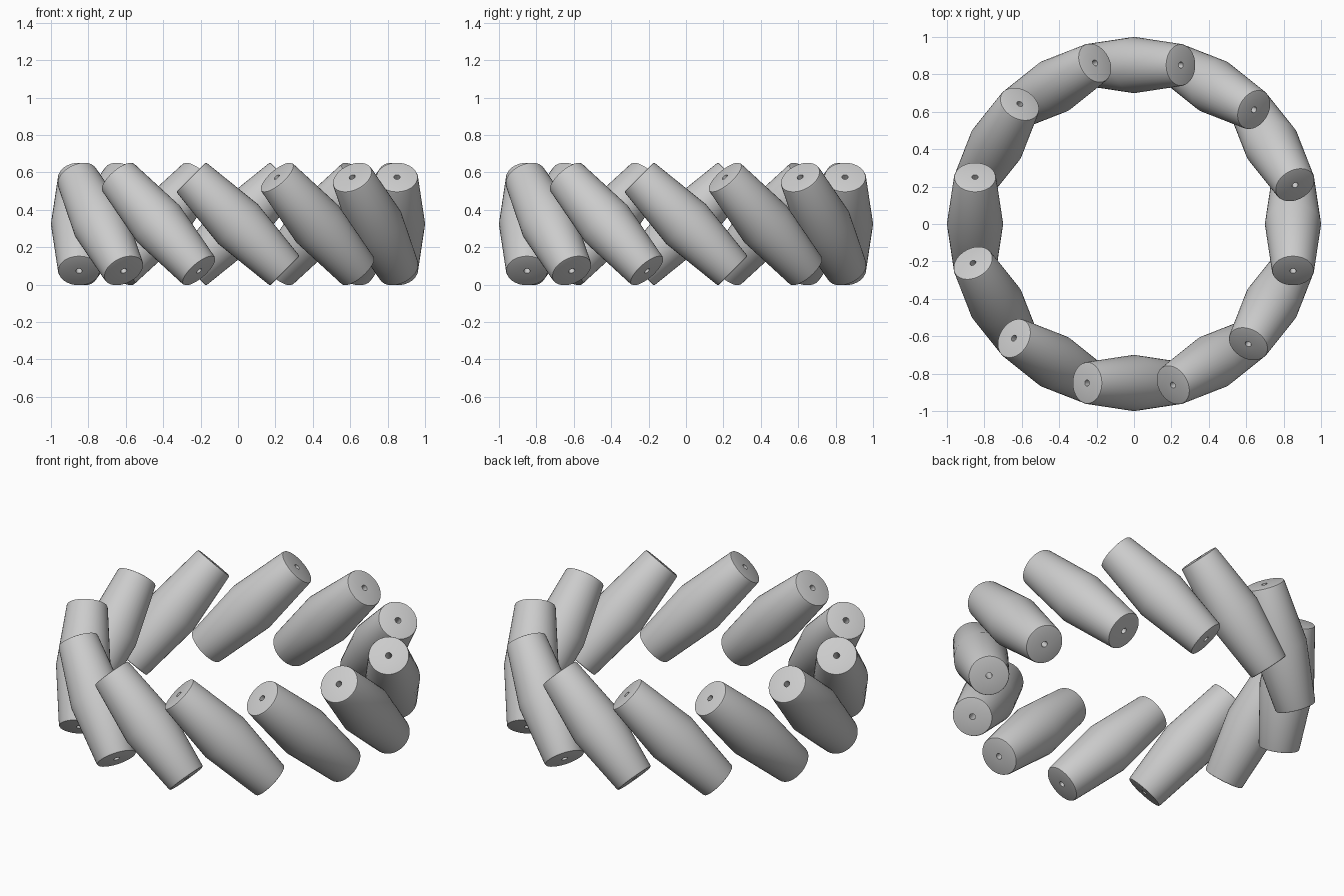
import bpy, bmesh
from math import radians, sin, cos, pi
from mathutils import Matrix

if "Cube" in bpy.data.objects:
    bpy.data.objects.remove(bpy.data.objects["Cube"])

COUNT, RING, HALF_H, SEG = 12, 0.85, 0.324, 40
# lathe profile (radius, height): drilled double-tapered bead, closed loop
PROFILE = [(0.017, -0.355), (0.104, -0.355), (0.110, -0.353), (0.113, -0.345),
           (0.150, 0.0),
           (0.113, 0.345), (0.110, 0.353), (0.104, 0.355), (0.017, 0.355)]


def bead_mesh():
    bm = bmesh.new()
    rings = [[bm.verts.new((r * cos(2 * pi * i / SEG), r * sin(2 * pi * i / SEG), z))
              for i in range(SEG)] for r, z in PROFILE]
    for a, b in zip(rings, rings[1:] + rings[:1]):
        for i in range(SEG):
            j = (i + 1) % SEG
            bm.faces.new((a[i], a[j], b[j], b[i]))
    bmesh.ops.recalc_face_normals(bm, faces=bm.faces)
    mesh = bpy.data.meshes.new("bead")
    bm.to_mesh(mesh)
    bm.free()
    return mesh


# ring of beads, each leaning 45 degrees along the tangent
for k in range(COUNT):
    bead = bpy.data.objects.new(f"bead_{k + 1}", bead_mesh())
    bpy.context.collection.objects.link(bead)
    bead.matrix_world = (Matrix.Rotation(2 * pi * k / COUNT, 4, 'Z')
                         @ Matrix.Translation((RING, 0, HALF_H))
                         @ Matrix.Rotation(radians(45), 4, 'X'))
    bead.select_set(True)
    bpy.context.view_layer.objects.active = bead
bpy.ops.object.shade_smooth_by_angle(angle=radians(30))
